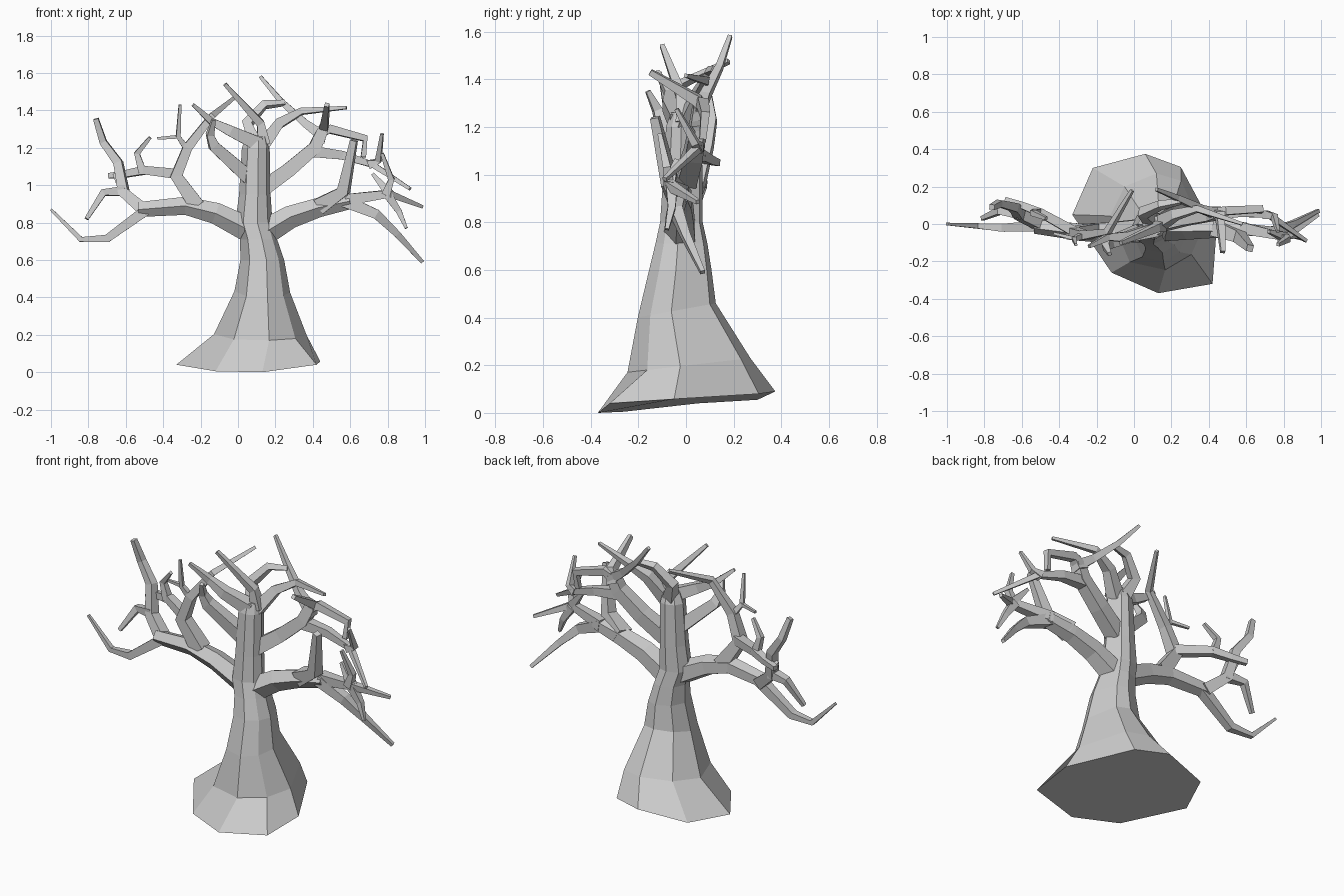
import bpy, bmesh, math
from mathutils import Vector


def skin(name, rings):
    """Join equal-sided rings of points into a closed flat-shaded shell."""
    bm = bmesh.new()
    rows = [[bm.verts.new(p) for p in ring] for ring in rings]
    n = len(rows[0])
    for a, b in zip(rows, rows[1:]):
        for i in range(n):
            j = (i + 1) % n
            bm.faces.new((a[i], a[j], b[j], b[i]))
    bm.faces.new(rows[0][::-1])
    bm.faces.new(rows[-1])
    bmesh.ops.recalc_face_normals(bm, faces=bm.faces)
    me = bpy.data.meshes.new(name)
    bm.to_mesh(me)
    bm.free()
    ob = bpy.data.objects.new(name, me)
    bpy.context.collection.objects.link(ob)
    return ob


def branch(name, r0, r1, *pts, sides=4):
    """Tapered, faceted limb through the points."""
    pts = [Vector(p) for p in pts]
    rings, last = [], len(pts) - 1
    r0, r1 = r0 * 1.12, r1 * 1.4
    u = Vector((0, 1, 0))
    for i, p in enumerate(pts):
        d = (pts[min(i + 1, last)] - pts[max(i - 1, 0)]).normalized()
        u = (u - d * u.dot(d)).normalized()
        v = d.cross(u)
        r = r0 + (r1 - r0) * i / last
        rings.append([p + r * (u * math.cos(a) + v * math.sin(a))
                      for a in [math.tau * (k + .5) / sides for k in range(sides)]])
    return skin(name, rings)


# Trunk: tilted, flared foot ring, then tapering eight-sided rings
foot = [(.44, -.05, .058), (.25, .305, .08), (.06, .375, .09), (-.22, .30, .055),
        (-.33, .05, .04), (-.12, -.26, .005), (.13, -.37, .0), (.42, -.32, .04)]
levels = [(.20, .12, .01, .25, .26), (.43, .13, -.04, .15, .165),
          (.60, .13, -.025, .118, .132), (.71, .11, -.02, .10, .11),
          (.80, .085, -.02, .10, .09), (.95, .09, -.015, .085, .085),
          (1.20, .095, -.01, .075, .075), (1.26, .10, -.01, .055, .055)]
angles = [math.atan2(y, x - .06) for x, y, z in foot]
rings = [foot] + [[(cx + rx * math.cos(a), cy + ry * math.sin(a),
                    z + (.03 * math.sin(a) if z < .5 else 0)) for a in angles]
                  for z, cx, cy, rx, ry in levels]
skin("trunk", rings)

# Lower left limb and its twigs
branch("left_limb", .062, .030, (.04, -.03, .77), (-.12, -.04, .85), (-.28, -.04, .89),
       (-.53, -.01, .87), sides=5)
branch("left_limb_end", .036, .007, (-.48, -.01, .875), (-.70, -.02, .715),
       (-.84, -.01, .71), (-1.0, .0, .87))
branch("left_riser", .042, .014, (-.50, 0, .865), (-.61, .05, .96), (-.64, .09, 1.12),
       (-.72, .11, 1.23), (-.76, .09, 1.355))
branch("left_drop_twig", .034, .011, (-.60, .05, .97), (-.72, .07, .96), (-.81, .03, .82))
branch("left_short_twig", .022, .01, (-.62, .05, .97), (-.66, .08, 1.06))

# Upper left limb and its twigs
branch("upper_left_limb", .052, .009, (-.22, -.04, .89), (-.33, -.05, 1.05),
       (-.27, -.06, 1.20), (-.14, -.04, 1.37), (-.01, .18, 1.475))
branch("upper_left_side", .034, .014, (-.32, -.04, 1.06), (-.50, .06, 1.08),
       (-.60, .10, 1.06), (-.69, .13, 1.05))
branch("upper_left_hook", .028, .009, (-.51, .06, 1.07), (-.54, .06, 1.17), (-.47, .03, 1.255))
branch("upper_left_spike", .022, .007, (-.27, -.06, 1.19), (-.32, -.08, 1.26), (-.31, -.11, 1.43))
branch("upper_left_thorn", .013, .007, (-.31, -.08, 1.26), (-.43, -.05, 1.25))

# Centre branches from the trunk
branch("centre_left_branch", .048, .010, (.06, -.03, 1.04), (-.13, -.10, 1.21),
       (-.15, -.12, 1.27), (-.13, -.16, 1.35))
branch("crown_left_branch", .048, .009, (.11, -.03, 1.22), (-.04, -.07, 1.29),
       (-.14, -.07, 1.34), (-.24, -.12, 1.43))
branch("crown_spike", .042, .010, (.14, -.01, 1.22), (.12, -.02, 1.33), (-.07, -.10, 1.54))
branch("crown_arch", .042, .013, (.09, .02, 1.23), (.05, .06, 1.33), (.14, .10, 1.43),
       (.25, .12, 1.44))
branch("crown_right_branch", .045, .008, (.13, 0, 1.21), (.22, .05, 1.33),
       (.34, .08, 1.395), (.58, .0, 1.415))

# Upper right limb and its twigs
branch("upper_right_limb", .054, .030, (.13, 0, .98), (.27, .03, 1.08), (.41, .05, 1.20),
       (.45, .06, 1.29))
branch("upper_right_spike", .044, .012, (.43, .06, 1.24), (.46, .05, 1.31), (.475, -.15, 1.43))
branch("tall_spike", .034, .009, (.43, .06, 1.28), (.36, .08, 1.33), (.23, .14, 1.45),
       (.12, .185, 1.58))
branch("upper_right_bend", .034, .014, (.44, .06, 1.27), (.49, .07, 1.30), (.68, .08, 1.25),
       (.67, .07, 1.15))
branch("upper_right_side", .038, .009, (.40, .05, 1.18), (.56, .06, 1.16), (.72, .05, 1.11),
       (.92, -.09, .98))
branch("upper_right_thorn", .030, .008, (.70, .05, 1.11), (.75, .04, 1.13), (.77, -.04, 1.275))

# Lower right limb and its twigs
branch("right_limb", .066, .032, (.13, -.02, .74), (.28, -.02, .83), (.43, -.02, .88),
       (.60, -.03, .915), sides=5)
branch("right_limb_end", .042, .010, (.57, -.03, .915), (.74, -.04, .845), (.85, 0, .74),
       (.985, .07, .59))
branch("right_outer_twig", .040, .009, (.57, -.02, .92), (.81, -.07, .955), (.985, .05, .885))
branch("right_spike", .056, .018, (.44, -.02, .89), (.565, -.07, .97), (.62, -.13, 1.24))
branch("right_back_thorn", .030, .009, (.81, -.07, .955), (.72, -.04, 1.06))
branch("right_up_thorn", .030, .009, (.79, -.07, .95), (.82, -.08, 1.03), (.77, -.11, 1.17))
branch("right_low_thorn", .030, .008, (.80, -.06, .95), (.86, -.06, .86), (.90, -.08, .77))
